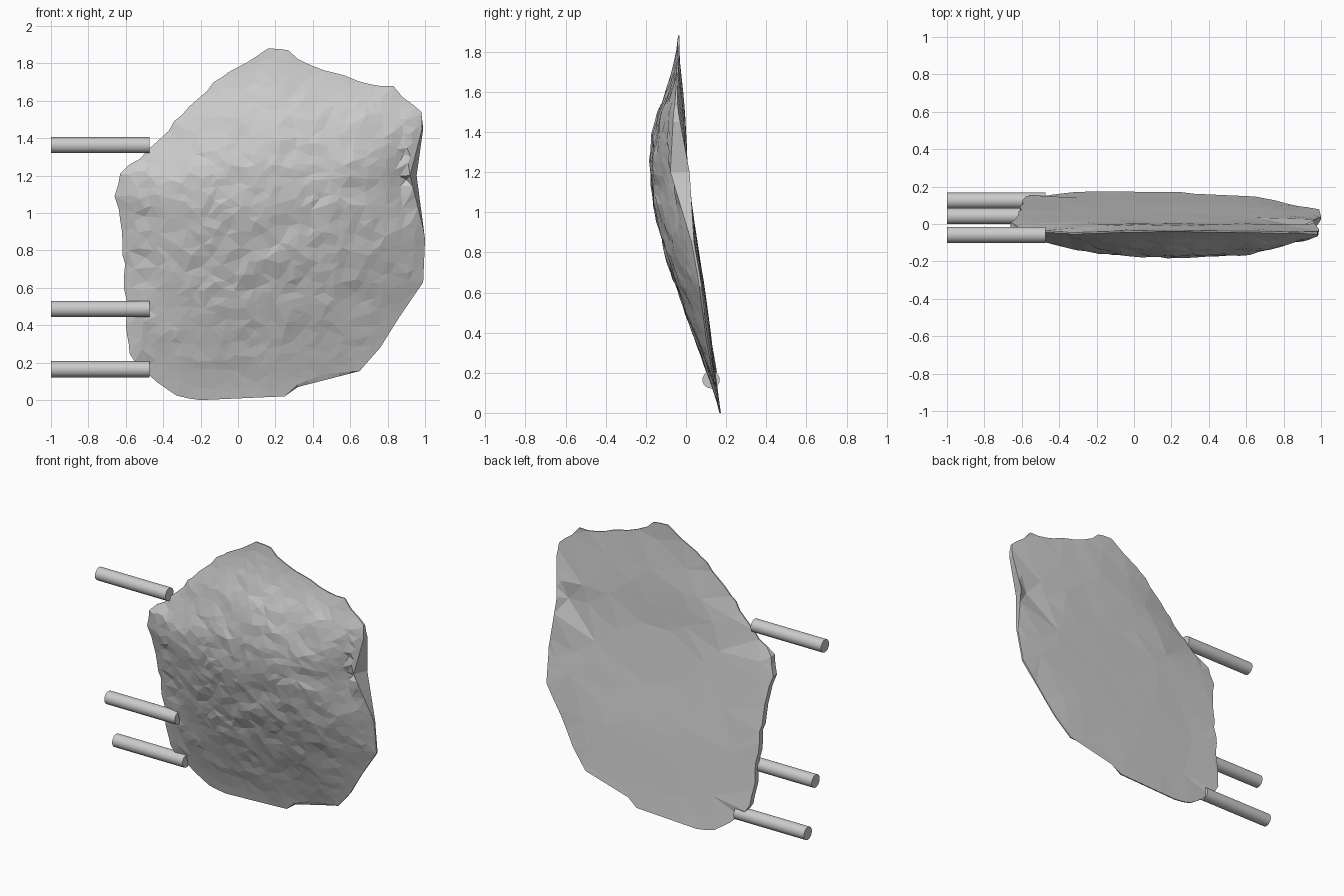
import bpy, bmesh, random
from mathutils import Vector, noise
from mathutils.geometry import delaunay_2d_cdt

if "Cube" in bpy.data.objects:
    bpy.data.objects.remove(bpy.data.objects["Cube"])

random.seed(4)

# Silhouette of the rock slab (x, z), starting at the peak
OUTLINE = [(0.16, 1.88), (0, 1.78), (-0.13, 1.7), (-0.26, 1.57), (-0.37, 1.44), (-0.48, 1.34),
           (-0.63, 1.21), (-0.66, 1.09), (-0.62, 0.9), (-0.61, 0.6), (-0.6, 0.4), (-0.58, 0.25),
           (-0.47, 0.13), (-0.33, 0.025), (-0.2, 0.0), (0.25, 0.02), (0.32, 0.07), (0.65, 0.155),
           (0.76, 0.28), (0.86, 0.44), (0.99, 0.63), (1, 0.86), (0.955, 1.2), (0.99, 1.45),
           (0.98, 1.54), (0.88, 1.62), (0.83, 1.68), (0.7, 1.69), (0.39, 1.79), (0.27, 1.87)]
# Depth against height, as (z, y): bulging front, flat back, and the rim between
FRONT = [(0, 0.15), (0.2, 0.075), (0.4, 0.015), (0.6, -0.045), (0.8, -0.105), (1.05, -0.165),
         (1.25, -0.185), (1.5, -0.165), (1.68, -0.105), (1.88, -0.037)]
BACK = [(0, 0.17), (0.3, 0.14), (0.6, 0.095), (0.9, 0.047), (1.2, 0.008), (1.5, 0), (1.88, -0.035)]
RIM = [(0, 0.17), (0.4, 0.1), (0.65, 0.07), (0.9, 0.025), (1.2, -0.03), (1.5, -0.05), (1.88, -0.036)]
CENTRE = Vector((0.2, 0.98))


def lerp_table(table, z):
    z = min(max(z, table[0][0]), table[-1][0])
    for (a, ya), (b, yb) in zip(table, table[1:]):
        if z <= b:
            return ya + (yb - ya) * (z - a) / (b - a)
    return table[-1][1]


def resample(points, step):
    """Subdivide the outline, chipping the left and upper edges slightly."""
    out = []
    for i, p in enumerate(points):
        a, b = Vector(p), Vector(points[(i + 1) % len(points)])
        n = max(1, round((b - a).length / step))
        for k in range(n):
            q = a.lerp(b, k / n)
            if k and (q.x < -0.2 or q.y > 1.5):
                q += Vector((random.uniform(-0.013, 0.013), random.uniform(-0.01, 0.01)))
            out.append(q)
    return out


rim = resample(OUTLINE, 0.06)
N = len(rim)


def rim_half(x, z):
    """Half thickness of the broken edge, widest at the right-hand notch."""
    if x > 0.9:
        return 0.006 + 0.042 * max(0, 1 - abs(z - 1.2) / 0.35)
    return 0.02 if x < -0.5 and 0.2 < z < 1.25 else 0.004


def add_face(bm, count, table, sign, rough):
    """Irregular triangulated sheet spanning the outline; returns its rim verts."""
    pts, radius = [p.copy() for p in rim], [1.0] * N
    if sign < 0:                       # front edge is cut back at the notch
        for p in pts:
            if p.x > 0.9:
                p.x -= 0.035 * max(0, 1 - abs(p.y - 1.2) / 0.3)
            if 0.25 < p.x < 0.65 and p.y < 0.2:
                p.y += 0.035 * (1 - abs(p.x - 0.45) / 0.2)
    while len(pts) < N + count:
        i, f = random.randrange(N), random.random()
        r = random.random() ** 0.5 * 0.97
        q = CENTRE.lerp(pts[i].lerp(pts[(i + 1) % N], f), r)
        gap = 0.035 if count > 200 else 0.11
        if all((q - p).length > gap for p in pts[N:]):
            pts.append(q)
            radius.append(r)
    edges = [(i, (i + 1) % N) for i in range(N)]
    co, _, tris, orig, _, _ = delaunay_2d_cdt(pts, edges, [], 1, 1e-6)
    verts, border = [], {}
    for c, src in zip(co, orig):
        x, z = c
        r = radius[src[0]] if src else 1.0
        w = r ** (3 if sign < 0 else 5)
        edge = lerp_table(RIM, z) + sign * rim_half(x, z)
        y = lerp_table(table, z) * (1 - w) + edge * w
        y += rough * (1 - w) * noise.noise(Vector((x * 7, z * 9, 0.3)))
        y += rough * (1 - w) * random.uniform(-0.4, 0.4)
        v = bm.verts.new((x, y, z))
        verts.append(v)
        for s in src:
            if s < N:
                border[s] = v
    for t in tris:
        bm.faces.new([verts[i] for i in t])
    return border


# Rock slab: rough front, plain back, joined around the edge
bm = bmesh.new()
front = add_face(bm, 750, FRONT, -1, 0.013)
back = add_face(bm, 60, BACK, 1, 0.003)
for i in range(N):
    j = (i + 1) % N
    bm.faces.new((front[i], front[j], back[j], back[i]))
bmesh.ops.recalc_face_normals(bm, faces=bm.faces)
mesh = bpy.data.meshes.new("rock_slab")
bm.to_mesh(mesh)
bm.free()
bpy.context.collection.objects.link(bpy.data.objects.new("rock_slab", mesh))

# Three round pegs reaching out to the left
for k, (y, z) in enumerate([(-0.058, 1.363), (0.042, 0.487), (0.125, 0.165)]):
    bpy.ops.mesh.primitive_cylinder_add(vertices=24, radius=0.043, depth=0.527,
                                        location=(-0.7365, y, z), rotation=(0, 1.570796, 0))
    bpy.context.object.name = f"peg_{k + 1}"
    bpy.ops.object.shade_smooth_by_angle()
